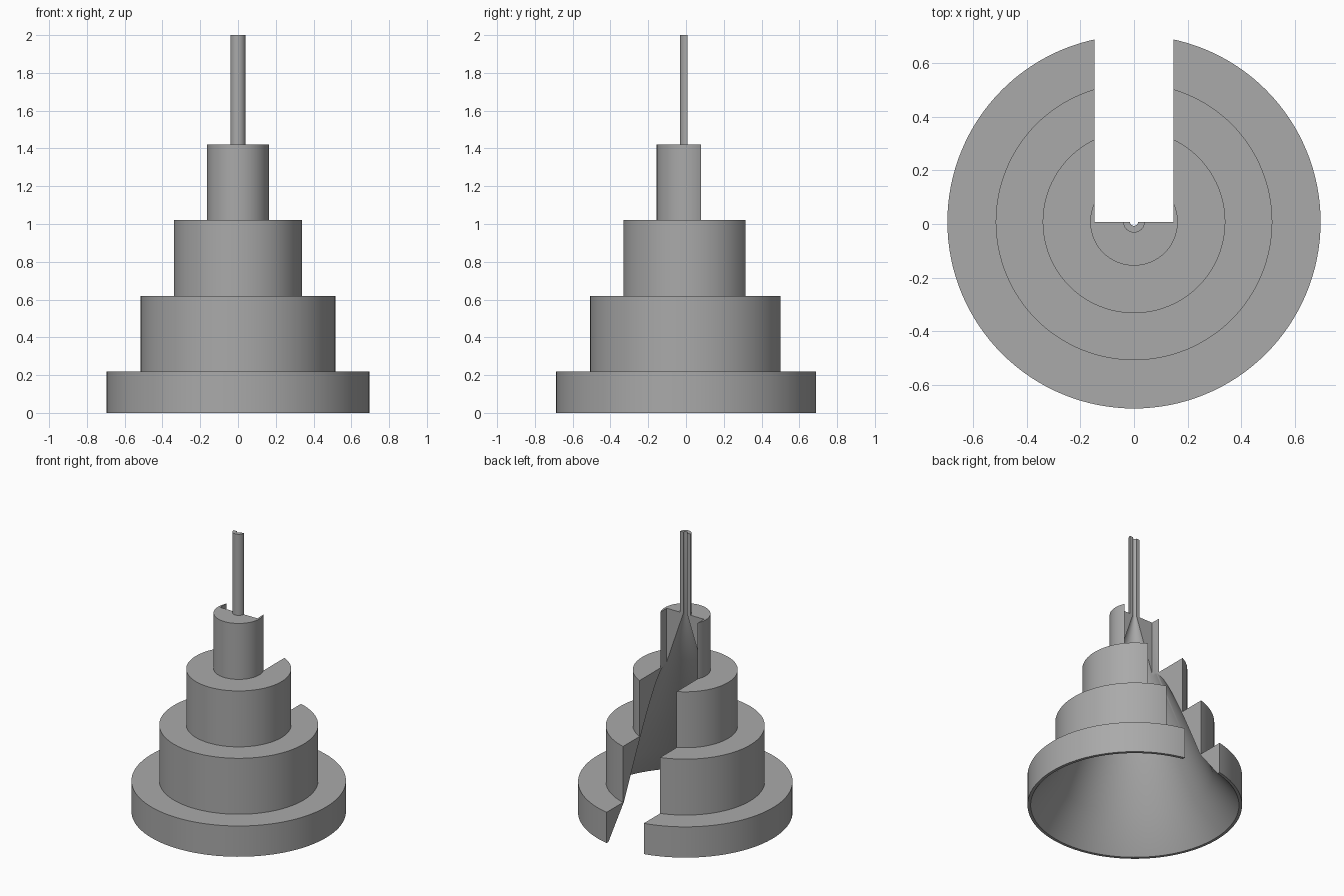
import bpy
import bmesh
from math import cos, sin, tau, radians

cube = bpy.data.objects.get("Cube")
if cube:
    bpy.data.objects.remove(cube, do_unlink=True)

SIDES = 128
CENTRE_Y = 0.008
SLOT_HALF = 0.147

grey = bpy.data.materials.new("plain grey")
grey.use_nodes = True
colour = (0.4, 0.4, 0.4, 1)
grey.diffuse_color = colour
grey.node_tree.nodes["Principled BSDF"].inputs["Base Color"].default_value = colour


def lathe(name, profile):
    """Revolve a closed (radius, height) loop around the vertical axis."""
    bm = bmesh.new()
    rings = [[bm.verts.new((r * cos(tau * i / SIDES), CENTRE_Y + r * sin(tau * i / SIDES), z))
              for i in range(SIDES)] for r, z in profile]
    for low, high in zip(rings, rings[1:] + rings[:1]):
        for i in range(SIDES):
            j = (i + 1) % SIDES
            bm.faces.new((low[i], low[j], high[j], high[i]))
    bmesh.ops.recalc_face_normals(bm, faces=bm.faces)
    mesh = bpy.data.meshes.new(name)
    bm.to_mesh(mesh)
    bm.free()
    mesh.materials.append(grey)
    obj = bpy.data.objects.new(name, mesh)
    bpy.context.collection.objects.link(obj)
    return obj


# Stepped shell: stacked drums outside, a funnel that hugs each step inside
tiers = [(0.695, 0.22), (0.515, 0.62), (0.34, 1.02), (0.163, 1.42)]
outer, base = [], 0
for radius, top in tiers:
    outer += [(radius, base), (radius, top)]
    base = top
funnel = [(0.015, 1.42), (0.153, 1.02), (0.33, 0.62), (0.505, 0.22), (0.675, 0)]

# Hollow mast carries on from the narrow end of the funnel
mast_outer, mast_bore = 0.04, 0.015
body = lathe("stepped_cone_body",
             outer + [(mast_outer, 1.42), (mast_outer, 2), (mast_bore, 2)] + funnel)

# Slot cutter: opens the back half through to the axis
bpy.ops.mesh.primitive_cube_add(size=1, location=(0, CENTRE_Y + 0.5, 1))
cutter = bpy.context.object
cutter.name = "slot_cutter"
cutter.scale = (2 * SLOT_HALF, 1, 3)
cutter.hide_render = True
bpy.context.view_layer.update()

bpy.ops.object.select_all(action="DESELECT")
body.select_set(True)
bpy.context.view_layer.objects.active = body
cut = body.modifiers.new("slot", "BOOLEAN")
cut.operation = "DIFFERENCE"
cut.solver = "EXACT"
cut.object = cutter
bpy.ops.object.modifier_apply(modifier=cut.name)
bpy.data.objects.remove(cutter, do_unlink=True)

# Round walls smooth, rims and cut edges crisp
bpy.ops.object.shade_smooth_by_angle(angle=radians(30))
